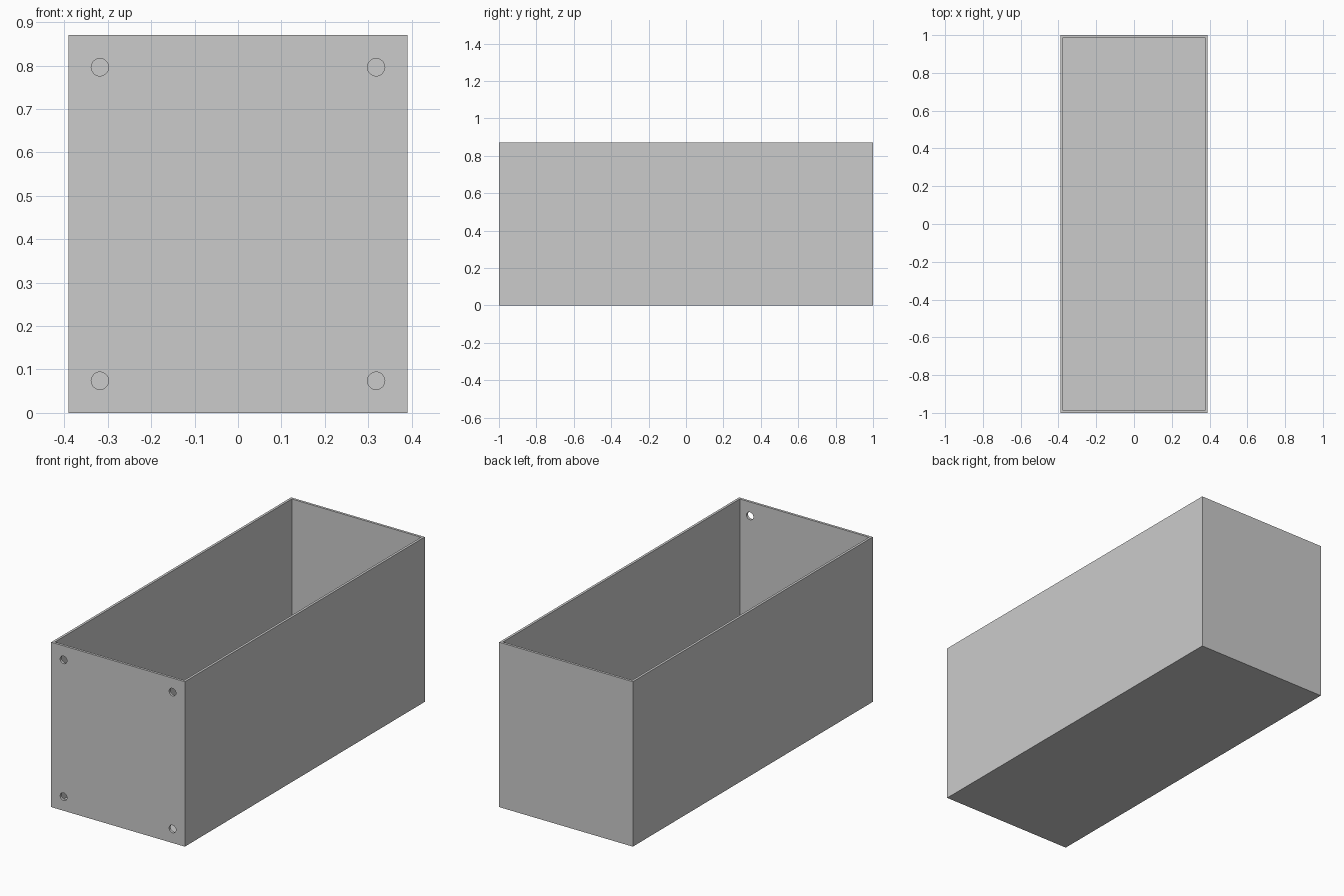
import bpy
import bmesh
from mathutils import Matrix

WIDTH, LENGTH, HEIGHT = 0.78, 2.0, 0.87
WALL = 0.013
HOLE_RADIUS = 0.02
HOLE_X, HOLE_INSET = 0.318, 0.074

default = bpy.data.objects.get("Cube")
if default:
    bpy.data.objects.remove(default, do_unlink=True)

# Plain grey material
grey = bpy.data.materials.new("plain_grey")
grey.use_nodes = True
colour = (0.6, 0.6, 0.6, 1.0)
grey.diffuse_color = colour
grey.node_tree.nodes["Principled BSDF"].inputs["Base Color"].default_value = colour


def add_object(name, bm):
    mesh = bpy.data.meshes.new(name)
    bm.normal_update()
    bm.to_mesh(mesh)
    bm.free()
    mesh.materials.append(grey)
    obj = bpy.data.objects.new(name, mesh)
    bpy.context.collection.objects.link(obj)
    return obj


# Open box: solid block, rim inset, inner face pushed down to the floor
bm = bmesh.new()
bmesh.ops.create_cube(bm, size=1)
bmesh.ops.scale(bm, vec=(WIDTH, LENGTH, HEIGHT), verts=bm.verts)
bmesh.ops.translate(bm, vec=(0, 0, HEIGHT / 2), verts=bm.verts)
bm.normal_update()
top = max(bm.faces, key=lambda f: f.calc_center_median().z)
bmesh.ops.inset_region(bm, faces=[top], thickness=WALL, use_even_offset=True)
cavity = bmesh.ops.extrude_discrete_faces(bm, faces=[top])["faces"][0]
bmesh.ops.translate(bm, vec=(0, 0, WALL - HEIGHT), verts=cavity.verts)
bmesh.ops.recalc_face_normals(bm, faces=bm.faces)
box = add_object("open_box", bm)

# Four screw holes through the front wall
bm = bmesh.new()
for x in (-HOLE_X, HOLE_X):
    for z in (HOLE_INSET, HEIGHT - HOLE_INSET):
        place = Matrix.Translation((x, -LENGTH / 2, z)) @ Matrix.Rotation(1.5707963, 4, "X")
        bmesh.ops.create_cone(bm, cap_ends=True, segments=32, radius1=HOLE_RADIUS,
                              radius2=HOLE_RADIUS, depth=WALL * 4, matrix=place)
cutter = add_object("hole_cutter", bm)
cutter.hide_render = True

cut = box.modifiers.new("screw_holes", "BOOLEAN")
cut.operation = "DIFFERENCE"
cut.solver = "EXACT"
cut.object = cutter

# Apply the cut and drop the helper
bpy.ops.object.select_all(action="DESELECT")
box.select_set(True)
bpy.context.view_layer.objects.active = box
bpy.ops.object.modifier_apply(modifier=cut.name)
bpy.data.objects.remove(cutter, do_unlink=True)
bpy.ops.object.shade_smooth_by_angle(angle=0.5)
